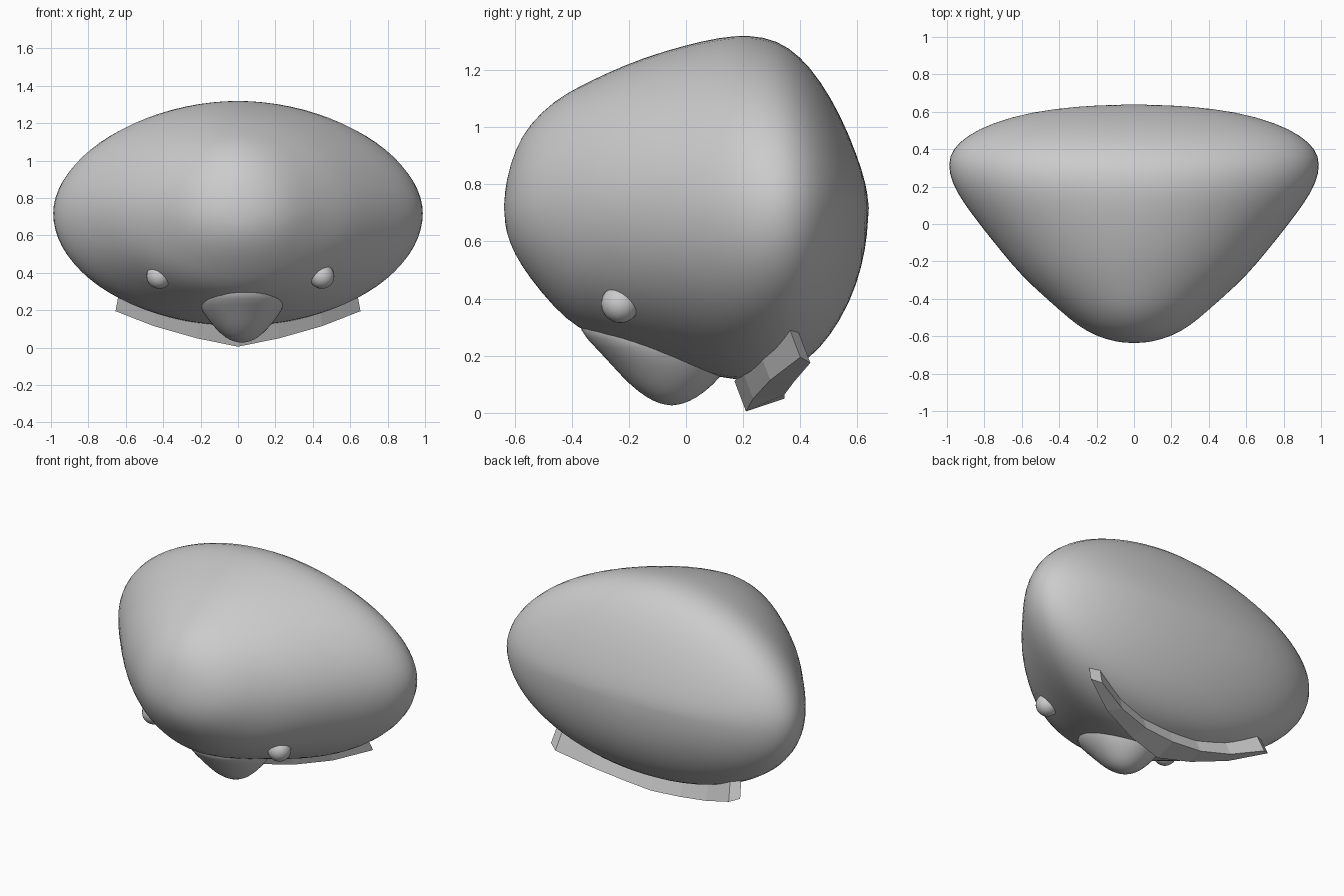
import bpy, bmesh, math

if "Cube" in bpy.data.objects:
    bpy.data.objects.remove(bpy.data.objects["Cube"])


def finish(bm, name, smooth=True, subdiv=0):
    bmesh.ops.recalc_face_normals(bm, faces=bm.faces)
    me = bpy.data.meshes.new(name)
    bm.to_mesh(me)
    bm.free()
    ob = bpy.data.objects.new(name, me)
    bpy.context.collection.objects.link(ob)
    for p in me.polygons:
        p.use_smooth = smooth
    if subdiv:
        m = ob.modifiers.new("smooth", 'SUBSURF')
        m.levels = m.render_levels = subdiv
    return ob


def loft(rings, start, end, name):
    # bridge closed rings of points and close both ends with a pole
    bm = bmesh.new()
    loops = [[bm.verts.new(p) for p in r] for r in rings]
    n = len(loops[0])
    for a, b in zip(loops, loops[1:]):
        for i in range(n):
            j = (i + 1) % n
            bm.faces.new((a[i], a[j], b[j], b[i]))
    for pole, r in ((start, loops[0]), (end, loops[-1])):
        v = bm.verts.new(pole)
        for i in range(n):
            bm.faces.new((v, r[i], r[(i + 1) % n]))
    return finish(bm, name, True, 1)


def spow(v, e):
    return math.copysign(abs(v) ** e, v)


# head: oval sections along y (y, half width, bottom, top)
HEAD = [(-.63, .10, .63, .81), (-.60, .20, .555, .92), (-.55, .295, .475, 1.01),
        (-.46, .40, .365, 1.095), (-.38, .49, .295, 1.14), (-.28, .60, .25, 1.19),
        (-.15, .71, .205, 1.245), (0, .83, .155, 1.29), (.12, .92, .12, 1.317),
        (.22, .978, .11, 1.326), (.32, 1.0, .128, 1.307), (.40, .975, .165, 1.25),
        (.47, .90, .225, 1.165), (.54, .765, .32, 1.045), (.60, .55, .45, .90),
        (.63, .30, .58, .80)]
MID, SEG = .72, 40
rings = []
for y, w, zb, zt in HEAD:
    ring = []
    for i in range(SEG):
        a = 2 * math.pi * i / SEG
        c, s = math.cos(a), math.sin(a)
        e = 1.05 if s > 0 else 1.0
        h = zt - MID if s > 0 else MID - zb
        ring.append((w * spow(c, e), y, MID + h * spow(s, e)))
    rings.append(ring)
loft(rings, (0, -.638, MID), (0, .641, MID), "head")

# nose: horizontal sections (z, front y, back y, half width)
NOSE = [(.032, -.09, -.01, .04), (.05, -.135, .035, .085), (.10, -.20, .10, .14),
        (.16, -.255, .15, .19), (.23, -.32, .17, .235), (.29, -.38, .15, .23),
        (.35, -.37, .10, .17)]
rings = []
for z, yf, yb, w in NOSE:
    cy, ry = (yf + yb) / 2, (yb - yf) / 2
    rings.append([(.02 + w * math.cos(2 * math.pi * i / 24),
                   cy + ry * math.sin(2 * math.pi * i / 24), z) for i in range(24)])
loft(rings, (.02, -.05, .025), (.02, -.13, .38), "nose")

# eyes
for side, name in ((-1, "eye_left"), (1, "eye_right")):
    bm = bmesh.new()
    bmesh.ops.create_uvsphere(bm, u_segments=24, v_segments=16, radius=.067)
    ob = finish(bm, name)
    ob.location = (.013 + side * .435, -.23, .382)

# collar: bent band, sections of (x, y, z) for front-bottom and back-bottom edges
HALF = [((0, .21, .005), (0, .345, .05)),
        ((.22, .235, .05), (.20, .345, .065)),
        ((.45, .295, .115), (.40, .375, .105)),
        ((.655, .40, .195), (.60, .435, .175))]
sections = [tuple((-p[0], p[1], p[2]) for p in s) for s in HALF[:0:-1]] + HALF
bm = bmesh.new()
loops = []
for f, b in sections:
    up = [(p[0] * .97, p[1] - .04, p[2] + .105) for p in (b, f)]
    loops.append([bm.verts.new(p) for p in (f, b, up[0], up[1])])
for a, b in zip(loops, loops[1:]):
    for i in range(4):
        j = (i + 1) % 4
        bm.faces.new((a[i], a[j], b[j], b[i]))
bm.faces.new(loops[0])
bm.faces.new(loops[-1])
finish(bm, "collar", False)
